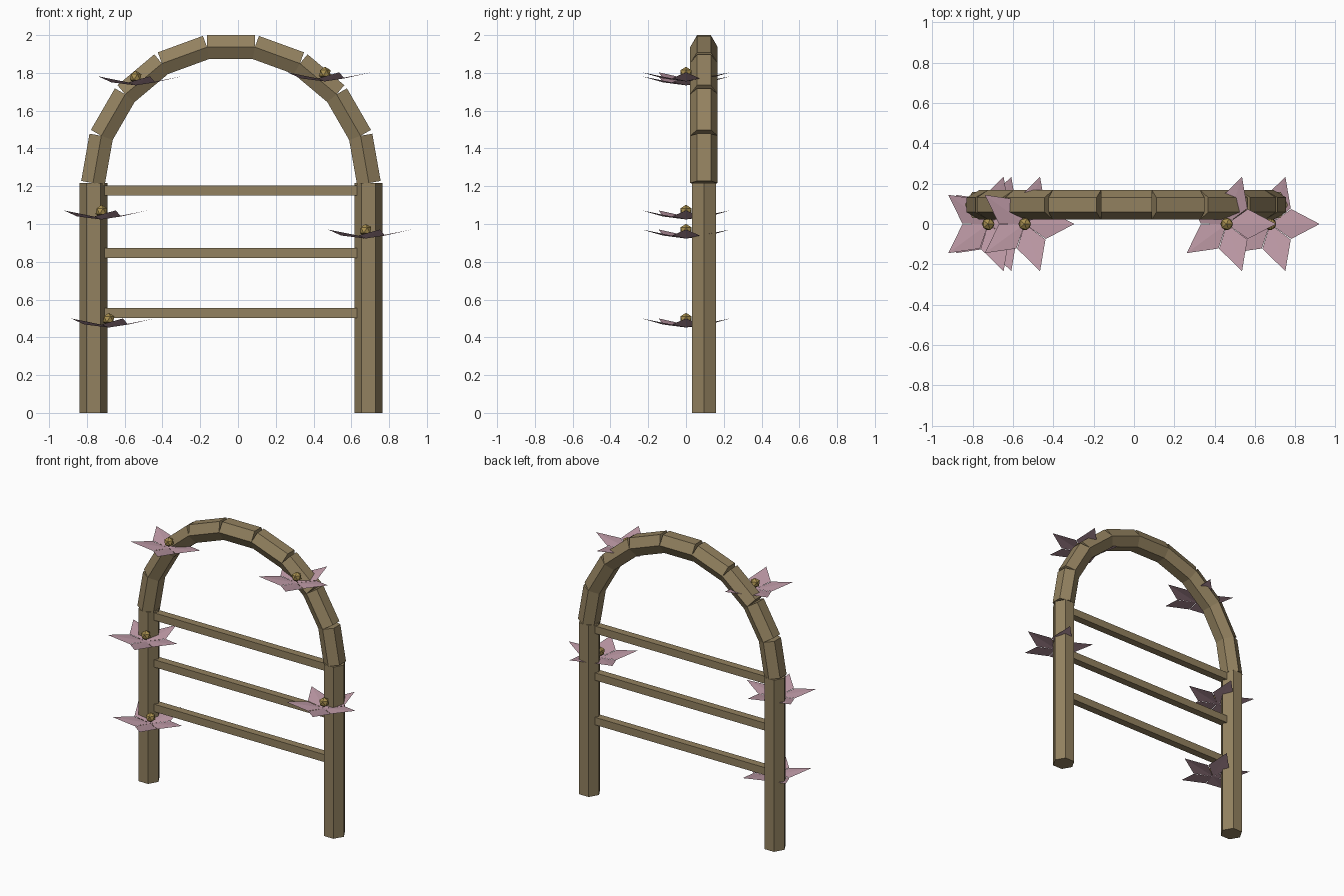
import bpy, bmesh, math
from mathutils import Matrix, Vector

if "Cube" in bpy.data.objects:
    bpy.data.objects.remove(bpy.data.objects["Cube"])

CX, CY = -0.0375, 0.095      # centre line of the wooden frame


def material(name, rgb):
    m = bpy.data.materials.new(name)
    m.diffuse_color = (*rgb, 1)
    m.use_nodes = True
    m.node_tree.nodes["Principled BSDF"].inputs["Base Color"].default_value = m.diffuse_color
    return m


wood = material("weathered_wood", (0.29, 0.22, 0.115))
pink = material("dusty_pink", (0.52, 0.325, 0.385))
gold = material("pollen_gold", (0.40, 0.28, 0.08))


def finish(name, bm, mat):
    me = bpy.data.meshes.new(name)
    bm.to_mesh(me)
    bm.free()
    me.materials.append(mat)
    ob = bpy.data.objects.new(name, me)
    bpy.context.collection.objects.link(ob)
    return ob


def prism(name, sides, radius, length, centre, axis, spin=0.0):
    """Straight bar with a regular cross-section, running along axis."""
    bm = bmesh.new()
    bmesh.ops.create_cone(bm, cap_ends=True, segments=sides, radius1=radius,
                          radius2=radius, depth=length)
    z = Vector(axis).normalized()
    y = Vector((0, 1, 0))
    x = y.cross(z)
    frame = Matrix((x, y, z)).transposed().to_4x4()
    bm.transform(Matrix.Translation(centre) @ frame @ Matrix.Rotation(spin, 4, 'Z'))
    return finish(name, bm, wood)


# Posts: hexagons with corners along x
for side, label in ((-1, "left"), (1, "right")):
    prism(label + "_post", 6, 0.0745, 1.217, (CX + side * 0.7275, CY, 0.6085),
          (0, 0, 1), math.radians(30))

# Arch: nine hexagonal bars on a half circle, corners along y
R = 0.7193
for i in range(9):
    a = math.radians(10 + 20 * i)
    prism(f"arch_bar_{i + 1}", 6, 0.073, 0.254,
          (CX + R * math.cos(a), CY, 1.217 + R * math.sin(a)),
          (-math.sin(a), 0, math.cos(a)), 0.0)

# Rails: square bars running into the posts
for i, z in enumerate((0.53, 0.846, 1.178)):
    prism(f"rail_{i + 1}", 4, 0.0265 * math.sqrt(2), 1.44, (CX, CY, z),
          (1, 0, 0), math.radians(45))


# Flowers: five folded kite petals around a faceted centre
def petals(name):
    bm = bmesh.new()
    for k in range(5):
        turn = Matrix.Rotation(math.radians(72 * k), 3, 'Z')
        base, right, tip, left = [bm.verts.new(turn @ Vector(p)) for p in (
            (0, 0, 0), (0.105, -0.074, 0.016), (0.246, 0, 0.048), (0.105, 0.074, 0.016))]
        bm.faces.new((base, right, tip))
        bm.faces.new((base, tip, left))
    bmesh.ops.remove_doubles(bm, verts=bm.verts, dist=0.0005)
    return finish(name, bm, pink)


def flower_centre(name):
    bm = bmesh.new()
    bmesh.ops.create_icosphere(bm, subdivisions=1, radius=0.034)
    return finish(name, bm, gold)


spots = ((-0.542, 1.734), (0.46, 1.755), (-0.723, 1.024), (0.675, 0.923), (-0.685, 0.452))
for i, (x, z) in enumerate(spots):
    petals(f"flower_petals_{i + 1}").location = (x, 0, z)
    flower_centre(f"flower_centre_{i + 1}").location = (x, 0, z + 0.044)
